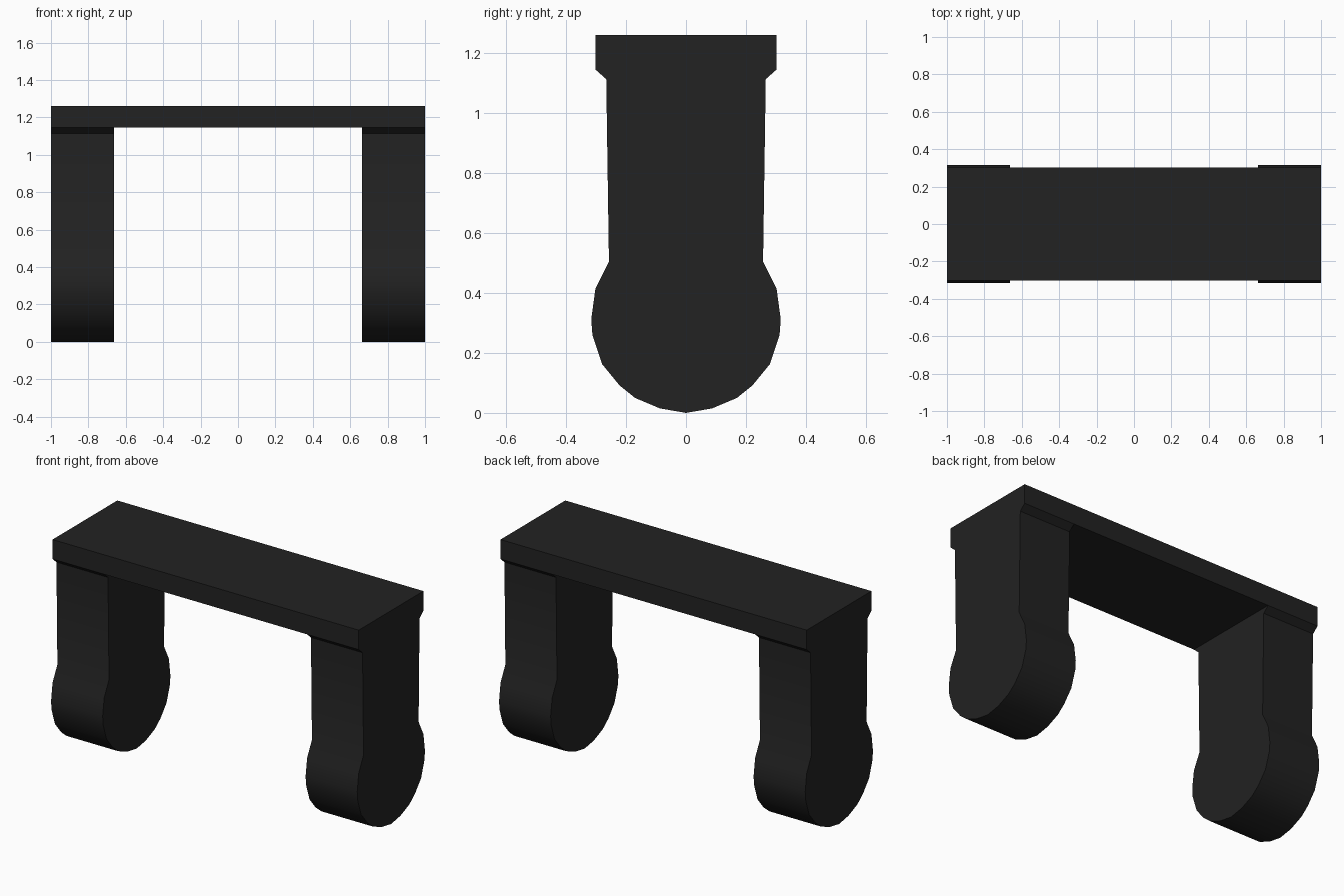
import bpy
import bmesh
import math

cube = bpy.data.objects.get("Cube")
if cube:
    bpy.data.objects.remove(cube, do_unlink=True)

# Single dark finish
black = bpy.data.materials.new("matte_black")
black.use_nodes = True
colour = (0.016, 0.016, 0.016, 1)
black.diffuse_color = colour
bsdf = black.node_tree.nodes["Principled BSDF"]
bsdf.inputs["Base Color"].default_value = colour
bsdf.inputs["Roughness"].default_value = 0.8

HALF_LENGTH, INNER = 1.0, 0.663
HALF_DEPTH, TOP, UNDERSIDE = 0.302, 1.26, 1.145


def extrude_profile(name, outline, x0, x1, caps=True):
    """Sweep a closed (y, z) outline along x."""
    bm = bmesh.new()
    start = bm.faces.new([bm.verts.new((x0, y, z)) for y, z in outline])
    swept = bmesh.ops.extrude_face_region(bm, geom=[start], use_keep_orig=True)["geom"]
    bmesh.ops.translate(bm, vec=(x1 - x0, 0, 0),
                        verts=[v for v in swept if isinstance(v, bmesh.types.BMVert)])
    bmesh.ops.recalc_face_normals(bm, faces=bm.faces)
    if not caps:
        ends = [f for f in bm.faces if abs(f.normal.x) > 0.9]
        bmesh.ops.delete(bm, geom=ends, context='FACES_ONLY')
    mesh = bpy.data.meshes.new(name)
    bm.to_mesh(mesh)
    bm.free()
    mesh.materials.append(black)
    obj = bpy.data.objects.new(name, mesh)
    bpy.context.collection.objects.link(obj)
    mesh.shade_smooth()
    mesh.set_sharp_from_angle(angle=math.radians(30))
    return obj


# Leg silhouette: rounded foot, slim shank, chamfered shoulder and head
half = [(0.087, 0.015), (0.17, 0.05), (0.222, 0.092), (0.28, 0.163),
        (0.312, 0.26), (0.316, 0.312), (0.302, 0.415), (0.257, 0.505),
        (0.266, 1.113), (HALF_DEPTH, UNDERSIDE), (HALF_DEPTH, TOP)]
leg_outline = [(0, 0)] + half + [(-y, z) for y, z in reversed(half)]

for side, name in ((-1, "right_leg"), (1, "left_leg")):
    extrude_profile(name, leg_outline, side * INNER, side * HALF_LENGTH)

# Crossbeam joining the leg heads
beam_outline = [(-HALF_DEPTH, UNDERSIDE), (HALF_DEPTH, UNDERSIDE),
                (HALF_DEPTH, TOP), (-HALF_DEPTH, TOP)]
extrude_profile("crossbeam", beam_outline, -INNER, INNER, caps=False)
